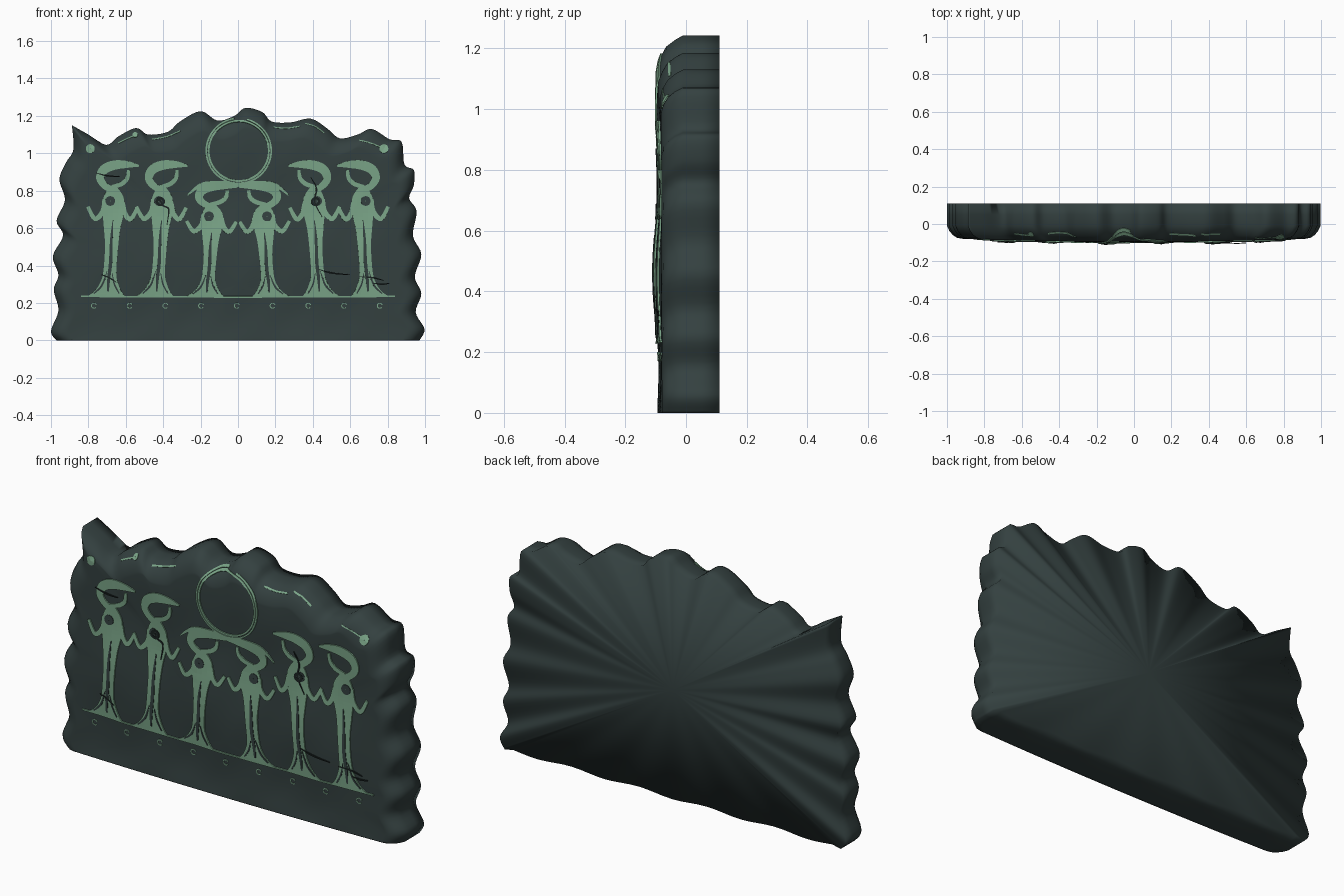
import bpy, bmesh, math
from mathutils import Vector
from mathutils.bvhtree import BVHTree

if "Cube" in bpy.data.objects:
    bpy.data.objects.remove(bpy.data.objects["Cube"])


def material(name, rgb):
    m = bpy.data.materials.new(name)
    m.diffuse_color = (*rgb, 1)
    m.use_nodes = True
    m.node_tree.nodes["Principled BSDF"].inputs["Base Color"].default_value = m.diffuse_color
    return m


SLATE = material("dark slate", (0.034, 0.052, 0.051))
GREEN = material("pale green", (0.195, 0.375, 0.245))
CRACK = material("crack black", (0.010, 0.016, 0.015))


def smooth_path(pts, n):
    """Catmull-Rom samples through tuples of any length."""
    p = [pts[0]] + list(pts) + [pts[-1]]
    out = []
    for i in range(1, len(p) - 2):
        for k in range(n):
            t = k / n
            out.append(tuple(0.5 * (2 * b + (c - a) * t + (2 * a - 5 * b + 4 * c - d) * t * t
                                    + (3 * b - a - 3 * c + d) * t ** 3)
                             for a, b, c, d in zip(p[i - 1], p[i], p[i + 1], p[i + 2])))
    return out + [tuple(pts[-1])]


def finish(bm, name, mat):
    me = bpy.data.meshes.new(name)
    bm.to_mesh(me)
    bm.free()
    me.materials.append(mat)
    ob = bpy.data.objects.new(name, me)
    bpy.context.collection.objects.link(ob)
    return ob


# --- stone slab: wavy outline, rounded front rim, fan-shaped back ---
LEFT_SIDE = [(-.97, 0), (-1, .05), (-.96, .16), (-.985, .27), (-.96, .35), (-.99, .45), (-.935, .56),
             (-.97, .64), (-.925, .75), (-.955, .86), (-.92, .95), (-.88, 1.02), (-.888, 1.15)]
REST = [(-.888, 1.15), (-.8, 1.1), (-.705, 1.045), (-.64, 1.09), (-.545, 1.135), (-.48, 1.1), (-.375, 1.115),
        (-.31, 1.17), (-.2, 1.225), (-.11, 1.175), (-.02, 1.2), (.04, 1.243), (.13, 1.22), (.18, 1.17),
        (.28, 1.165), (.39, 1.185), (.48, 1.13), (.545, 1.08), (.64, 1.1), (.715, 1.13), (.81, 1.075),
        (.875, 1.06), (.89, .94), (.94, .91), (.94, .83), (.915, .76), (.955, .69), (.935, .56), (.98, .46),
        (.945, .34), (.98, .25), (.95, .15), (.997, .06), (.97, 0)]
edge = smooth_path(LEFT_SIDE, 5)[:-1] + smooth_path(REST, 5)
edge = [(x, max(z, 0)) for x, z in edge] + [(.97 - 1.94 * i / 40, 0) for i in range(1, 40)]
BACK_MID, FRONT_MID = .57, .3


def front_y(x, z, s):
    wave = math.sin(9.7 * z - 2.7) * .007 + math.sin(11 * x + 5 * z) * .003 + math.sin(23 * x - 17 * z) * .0015
    return -.094 + .018 * x * x - wave * (1 - s ** 6)


bm = bmesh.new()
rings = []
for s, y in [(1, .11), (1, .05), (1, -.01), (.988, -.036), (.97, -.058), (.948, -.073)]:
    rings.append([bm.verts.new((x * s, y - max(0, 1 - abs(x)) * .008 * (y < -.04), z * s)) for x, z in edge])
for v in rings[0]:  # slightly chipped lower back edge
    if v.co.z < .001 and abs(v.co.x) < .95:
        v.co.z = .014 * math.sin(8 * v.co.x) ** 2
for s in [1, .985, .95, .9, .85, .8, .74, .68, .62, .56, .5, .43, .36, .29, .22, .15, .08]:
    ring = []
    for x, z in edge:
        px, pz = x * .92 * s, FRONT_MID + (z * .92 - FRONT_MID) * s
        ring.append(bm.verts.new((px, front_y(px, pz, s), pz)))
    rings.append(ring)
N = len(edge)
for a, b in zip(rings, rings[1:]):
    for i in range(N):
        bm.faces.new((a[i], a[(i + 1) % N], b[(i + 1) % N], b[i]))
for ring, y, mid in ((rings[0], .11, BACK_MID), (rings[-1], front_y(0, FRONT_MID, 0), FRONT_MID)):
    c = bm.verts.new((0, y, mid))
    for i in range(N):
        bm.faces.new((ring[i], ring[(i + 1) % N], c))
bmesh.ops.recalc_face_normals(bm, faces=bm.faces)
for f in bm.faces:
    f.smooth = True
surface = BVHTree.FromBMesh(bm)
finish(bm, "stone_slab", SLATE)


# --- helpers for thin plates laid on the slab front ---
def strip(bm, *lines):
    cols = [[bm.verts.new((x, 0, z)) for x, z in line] for line in lines]
    for a, b in zip(cols, cols[1:]):
        for i in range(len(a) - 1):
            bm.faces.new((a[i], a[i + 1], b[i + 1], b[i]))


def stroke(bm, pts, n=5):
    """Ribbon along (x, z, width) points."""
    p = smooth_path(pts, n)
    left, right = [], []
    for i, (x, z, w) in enumerate(p):
        q, r = p[max(i - 1, 0)], p[min(i + 1, len(p) - 1)]
        t = Vector((r[0] - q[0], r[1] - q[1])).normalized() * w / 2
        left.append((x - t.y, z + t.x))
        right.append((x + t.y, z - t.x))
    strip(bm, left, right)


def arc(bm, x, z, r0, r1, start=0, end=360, n=48):
    ang = [math.radians(start + (end - start) * i / n) for i in range(n + 1)]
    strip(bm, *[[(x + r * math.cos(a), z + r * math.sin(a)) for a in ang] for r in (r0, r1)])


def lay(bm, name, mat, lift=.006, thick=.009):
    """Drape the flat pattern onto the slab and give it thickness."""
    lost = []
    for v in bm.verts:
        hit = surface.ray_cast(Vector((v.co.x, -1, v.co.z)), Vector((0, 1, 0)))[0]
        if hit:
            v.co.y = hit.y - lift
        else:
            lost.append(v)
    bmesh.ops.delete(bm, geom=lost, context='VERTS')
    bm.normal_update()
    bmesh.ops.reverse_faces(bm, faces=[f for f in bm.faces if f.normal.y > 0])
    ob = finish(bm, name, mat)
    mod = ob.modifiers.new("thickness", 'SOLIDIFY')
    mod.thickness, mod.offset = thick, -1
    return ob


# --- robed figures: rows of (height, left, right), then head and arm strokes ---
BODY = [(.235, -.14, .06), (.26, -.105, .042), (.3, -.076, .025), (.36, -.056, .014), (.5, -.046, .024),
        (.6, -.052, .036), (.68, -.058, .054), (.75, -.056, .056), (.79, -.043, .04), (.825, -.018, .012)]
HEAD = [(0, .80, .035), (-.045, .825, .036), (-.072, .866, .042), (-.052, .913, .05), (.005, .937, .05),
        (.075, .94, .036), (.135, .933, .01)]
CURL = [(-.01, .82, .02), (.04, .835, .024), (.072, .865, .022), (.08, .91, .016)]
ARMS = [[(-.05, .755, .02), (-.058, .69, .026), (-.1, .65, .024), (-.138, .715, .018)],
        [(.05, .735, .02), (.062, .675, .026), (.092, .648, .024), (.128, .71, .018)]]
SLITS = [[(-.004, .64, .004), (-.012, .54, .014), (-.016, .42, .018), (-.026, .33, .016), (-.03, .26, .008)],
         [(-.035, .37, .003), (-.062, .295, .01), (-.105, .25, .006)],
         [(-.008, .36, .003), (.004, .3, .008), (.03, .25, .006)]]


def figure(name, cx, side, tall):
    def put(p):
        return (cx + side * p[0], .235 + (p[1] - .235) * tall, *p[2:])
    bm = bmesh.new()
    rows = smooth_path(BODY, 4)
    strip(bm, *[[put((l + (r - l) * k / 4, z)) for z, l, r in rows] for k in range(5)])
    for s in [HEAD, CURL] + ARMS:
        stroke(bm, [put(p) for p in s])
    lay(bm, name, GREEN)
    # chest hollow and robe slits
    bm = bmesh.new()
    x, z = put((-.018, .745))
    arc(bm, x, z, .002, .026, n=20)
    for s in SLITS:
        stroke(bm, [put(p) for p in s])
    lay(bm, name + "_hollows", SLATE, .0085, .004)


for side, label in ((-1, "left"), (1, "right")):
    for part, x, tall in (("outer", .665, 1), ("middle", .405, 1), ("inner", .137, .84)):
        figure(f"{part}_{label}_figure", side * x, -side, tall)
    # headdress band that joins the inner pair beneath the disc
    bm = bmesh.new()
    stroke(bm, [(side * x, z, w) for x, z, w in
                [(.27, .775, .006), (.23, .81, .016), (.18, .836, .022), (.08, .838, .028), (0, .83, .026)]])
    lay(bm, label + "_headdress_band", GREEN)

# --- sun disc outline: a double ring, broken at the top ---
bm = bmesh.new()
arc(bm, .004, 1.013, .156, .166, n=72)
arc(bm, .004, 1.013, .169, .178, 98, 435, 72)
lay(bm, "sun_ring", GREEN)

# --- ground line, row of small rings, studs and fine border lines ---
bm = bmesh.new()
stroke(bm, [(-.84, .235, .008), (-.3, .232, .008), (.3, .232, .008), (.84, .235, .008)], 16)
lay(bm, "ground_line", GREEN)
bm = bmesh.new()
for i in range(9):
    arc(bm, -.77 + i * .191, .185, .011, .016, 20, 320, 14)
lay(bm, "small_rings", GREEN, .003, .005)
bm = bmesh.new()
for x, z, r in ((-.79, 1.025, .024), (.78, 1.025, .024), (-.55, 1.1, .014)):
    arc(bm, x, z, .001, r, n=16)
lay(bm, "border_studs", GREEN, .004, .006)
bm = bmesh.new()
for line in ([(-.64, 1.055), (-.59, 1.08), (-.54, 1.1)], [(-.46, 1.075), (-.38, 1.09), (-.31, 1.12)],
             [(.19, 1.14), (.26, 1.135), (.33, 1.145)], [(.36, 1.16), (.41, 1.145), (.46, 1.11)],
             [(.65, 1.07), (.71, 1.055), (.77, 1.03)]):
    stroke(bm, [(x, z, .006) for x, z in line])
lay(bm, "border_lines", GREEN, .002, .004)

# --- weathering cracks ---
bm = bmesh.new()
for line in ([(-.76, .895), (-.7, .88), (-.63, .875)], [(-.45, .735), (-.42, .75), (-.4, .72), (-.37, .7), (-.38, .62)],
             [(.39, .87), (.42, .81), (.41, .74), (.45, .66)], [(.43, .38), (.5, .36), (.6, .35)],
             [(.65, .34), (.72, .335), (.78, .32)], [(.72, .305), (.77, .3), (.81, .305)],
             [(-.73, .35), (-.69, .335), (-.65, .31)]):
    stroke(bm, [(x, z, .008 if 0 < i < len(line) - 1 else .003) for i, (x, z) in enumerate(line)])
for x in (-.415, .415):
    arc(bm, x, .742, .012, .025, n=18)
lay(bm, "cracks", CRACK, .0095, .005)
